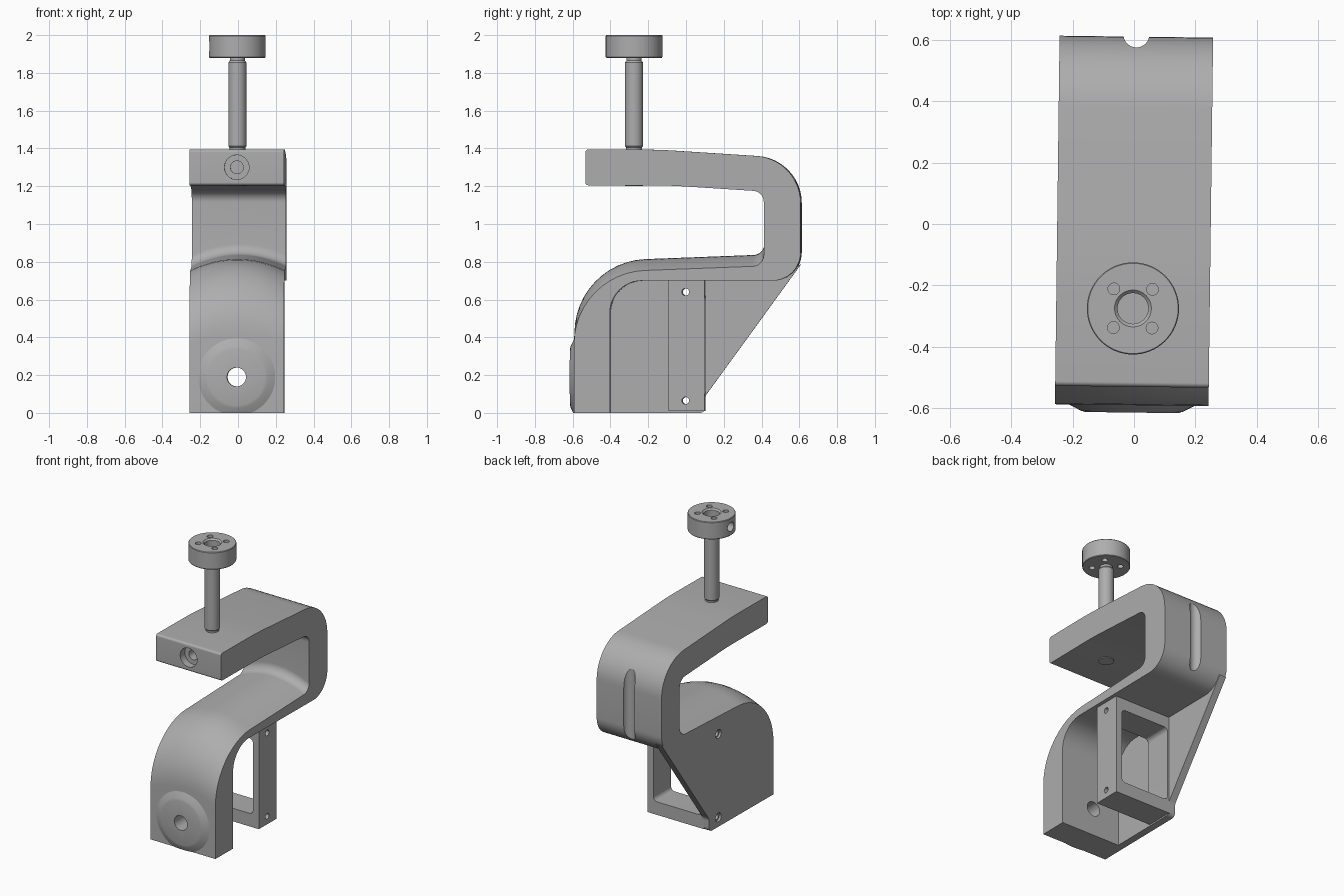
import bpy, bmesh, math
from mathutils import Vector, Matrix

cube = bpy.data.objects.get("Cube")
if cube:
    bpy.data.objects.remove(cube)

GREY = (0.42, 0.42, 0.42, 1)
mat = bpy.data.materials.new("matte grey")
mat.use_nodes = True
mat.diffuse_color = GREY
mat.node_tree.nodes["Principled BSDF"].inputs["Base Color"].default_value = GREY

HALF = 0.25          # half width of the body
SCREW_Y = -0.275
parts = []


def fillet(corners, n=10):
    """Round each (a, b, radius) corner of a closed outline."""
    out = []
    for i, (a, b, r) in enumerate(corners):
        p = Vector((a, b))
        if r == 0:
            out.append(p)
            continue
        u = (Vector(corners[i - 1][:2]) - p).normalized()
        v = (Vector(corners[(i + 1) % len(corners)][:2]) - p).normalized()
        ang = u.angle(v)
        c = p + (u + v).normalized() * r / math.sin(ang / 2)
        d = r / math.tan(ang / 2)
        s, e, turn = p + u * d - c, p + v * d - c, math.pi - ang
        for k in range(n + 1):
            t = k / n
            out.append(c + (s * math.sin((1 - t) * turn) + e * math.sin(t * turn)) / math.sin(turn))
    return out


def loft(name, sections):
    """Skin rings of 3D points and cap both ends."""
    bm = bmesh.new()
    rings = [[bm.verts.new(p) for p in sec] for sec in sections]
    n = len(rings[0])
    for r0, r1 in zip(rings, rings[1:]):
        for i in range(n):
            j = (i + 1) % n
            bm.faces.new((r0[i], r0[j], r1[j], r1[i]))
    bm.faces.new(rings[0])
    bm.faces.new(rings[-1])
    bmesh.ops.recalc_face_normals(bm, faces=bm.faces)
    me = bpy.data.meshes.new(name)
    bm.to_mesh(me)
    bm.free()
    me.materials.append(mat)
    ob = bpy.data.objects.new(name, me)
    bpy.context.scene.collection.objects.link(ob)
    return ob


def lathe(name, profile, loc, axis="Z", n=48):
    """Turn (radius, height) pairs about an axis through loc."""
    turn = {"X": Matrix.Rotation(math.pi / 2, 3, "Y"),
            "Y": Matrix.Rotation(-math.pi / 2, 3, "X"),
            "Z": Matrix.Identity(3)}[axis]
    return loft(name, [[turn @ Vector((r * math.cos(k * math.tau / n), r * math.sin(k * math.tau / n), h))
                        + Vector(loc) for k in range(n)] for r, h in profile])


def rod(r, lo, hi, loc, axis="Z"):
    return lathe("cutter", [(r, lo), (r, hi)], loc, axis)


def cut(ob, cutters):
    """Subtract cutters, bake the result and remove them."""
    for c in cutters:
        c.hide_render = True
        m = ob.modifiers.new("cut", "BOOLEAN")
        m.operation, m.solver, m.object = "DIFFERENCE", "EXACT", c
    bpy.context.view_layer.update()
    baked = bpy.data.meshes.new_from_object(ob.evaluated_get(bpy.context.evaluated_depsgraph_get()))
    ob.modifiers.clear()
    ob.data = baked
    for c in cutters:
        bpy.data.objects.remove(c)


# Curved body: side outline lofted across the width, lower arm crowned
def body_section(x):
    drop = 0.06 * (x / HALF) ** 2
    outline = fillet([
        (-0.59, 0, 0), (-0.59, 0.8 - drop, 0.39), (0.415, 0.838 - drop, 0.06),
        (0.415, 1.172, 0.06), (-0.1, 1.205, 3), (-0.53, 1.205, 0.015),
        (-0.53, 1.394, 0.015), (-0.15, 1.394, 3), (0.61, 1.345, 0.25),
        (0.61, 0.7, 0.15), (-0.4, 0.7, 0.17), (-0.4, 0, 0)], 12)
    return [(x, p.x, p.y) for p in outline]


body = loft("body", [body_section(HALF * (i / 8 - 1)) for i in range(17)])
cut(body, [
    rod(0.05, -0.7, -0.3, (0, 0, 0.19), "Y"),            # foot bore
    rod(0.065, -0.7, -0.48, (0, 0, 1.3), "Y"),           # arm counterbore
    rod(0.034, -0.7, -0.4, (0, 0, 1.3), "Y"),            # arm bore
    lathe("cutter", [(0.042, 0.6), (0.042, 1.4)], (0, 0.617, 0)),  # back groove
])
parts.append(body)

# Domed boss on the foot, trimmed at the base and bored
boss = lathe("foot_boss", [(0.215, -0.55), (0.215, -0.585), (0.2, -0.592), (0.165, -0.61),
                           (0.15, -0.614)], (0, 0, 0.19), "Y", 64)
trim = loft("cutter", [[(x, y, z) for x, y in ((-1, -1), (1, -1), (1, 1), (-1, 1))] for z in (-1, 0)])
cut(boss, [trim, rod(0.05, -0.7, -0.5, (0, 0, 0.19), "Y")])
parts.append(boss)

# Side plate with a slanted rear edge
plate_outline = fillet([(-0.45, 0, 0), (0.1, 0, 0.03), (0.1, 0.09, 0.05), (0.605, 0.785, 0),
                        (0.5, 0.76, 0), (-0.3, 0.73, 0), (-0.45, 0.55, 0)])
plate = loft("side_plate", [[(x, p.x, p.y) for p in plate_outline] for x in (-HALF, -0.2)])
parts.append(plate)

# Rectangular mounting frame under the arm
frame_outline = [(-0.21, 0.01), (0.225, 0.01), (0.225, 0.705), (-0.21, 0.705)]
frame = loft("mounting_frame", [[(x, y, z) for x, z in frame_outline] for y in (-0.09, 0.1)])
opening = fillet([(-0.19, 0.1, 0.03), (0.18, 0.1, 0.03), (0.18, 0.62, 0.03), (-0.19, 0.62, 0.03)])
cut(frame, [loft("cutter", [[(p.x, y, p.y) for p in opening] for y in (-0.3, 0.3)])])
parts.append(frame)

# Two screw holes through frame and plate
for ob in (frame, plate):
    cut(ob, [rod(0.019, -0.4, 0.4, (0, 0, z), "X") for z in (0.065, 0.64)])
cut(plate, [rod(0.03, -0.3, -0.235, (0, 0, z), "X") for z in (0.065, 0.64)])

# Clamp screw with a neck at each end
parts.append(lathe("clamp_screw", [
    (0.048, 1.2), (0.048, 1.38), (0.042, 1.39), (0.042, 1.405), (0.048, 1.412), (0.048, 1.855),
    (0.04, 1.865), (0.04, 1.9)], (0, SCREW_Y, 0)))

# Round knob with centre recess, four through holes and a side hole
knob = lathe("knob", [(0.147, 1.88), (0.15, 1.884), (0.15, 1.996), (0.147, 2)], (0, SCREW_Y, 0), n=64)
holes = [rod(0.019, 1.8, 2.1, (sx * 0.063, SCREW_Y + sy * 0.063, 0)) for sx in (-1, 1) for sy in (-1, 1)]
holes.append(lathe("cutter", [(0.05, 1.94), (0.05, 1.99), (0.065, 2.005)], (0, SCREW_Y, 0)))
holes.append(rod(0.032, -0.2, -0.1, (0, SCREW_Y, 1.94), "X"))
cut(knob, holes)
parts.append(knob)

# Slight turn of the whole model, then smooth shading with sharp edges
bpy.ops.object.select_all(action="DESELECT")
for ob in parts:
    ob.data.transform(Matrix.Rotation(-0.0125, 4, "Z"))
    ob.select_set(True)
bpy.context.view_layer.objects.active = body
bpy.ops.object.shade_smooth_by_angle(angle=math.radians(30))
